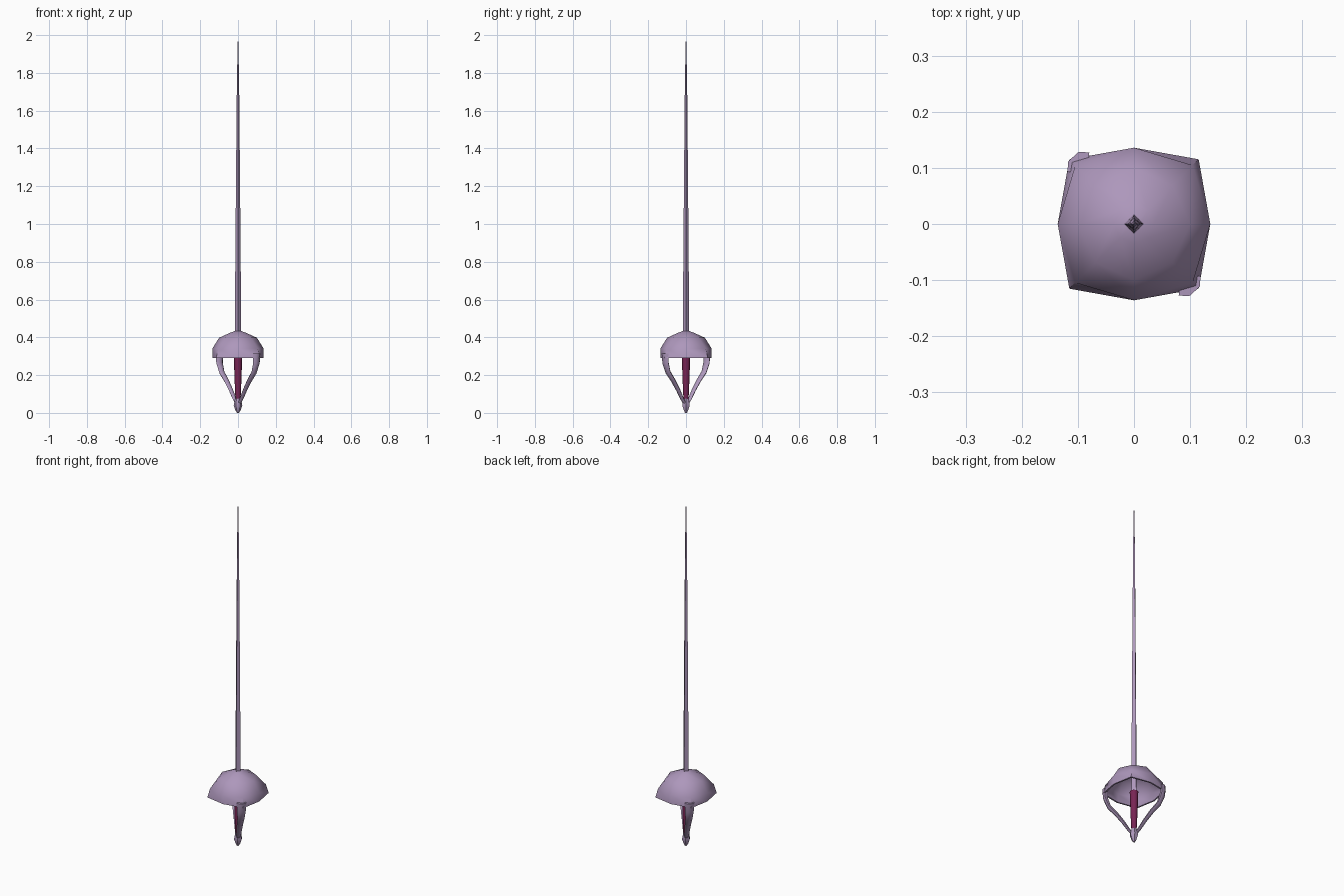
import bpy, bmesh, math
from mathutils import Vector

if "Cube" in bpy.data.objects:
    bpy.data.objects.remove(bpy.data.objects["Cube"])


def material(name, rgb):
    m = bpy.data.materials.new(name)
    m.diffuse_color = (*rgb, 1)
    m.use_nodes = True
    m.node_tree.nodes["Principled BSDF"].inputs["Base Color"].default_value = m.diffuse_color
    return m


STEEL = material("lilac steel", (0.42, 0.31, 0.50))
GRIP = material("maroon grip", (0.19, 0.018, 0.09))


def skin_rings(name, rings, mat, angle=50, cap_start=True, cap_end=True):
    """Bridge equal-length rings of points into one surface."""
    bm = bmesh.new()
    loops = [[bm.verts.new(p) for p in ring] for ring in rings]
    n = len(loops[0])
    for a, b in zip(loops, loops[1:]):
        for i in range(n):
            j = (i + 1) % n
            bm.faces.new((a[i], a[j], b[j], b[i]))
    if cap_start:
        bm.faces.new(loops[0][::-1])
    if cap_end:
        bm.faces.new(loops[-1])
    bmesh.ops.recalc_face_normals(bm, faces=bm.faces)
    mesh = bpy.data.meshes.new(name)
    bm.to_mesh(mesh)
    bm.free()
    mesh.materials.append(mat)
    ob = bpy.data.objects.new(name, mesh)
    bpy.context.collection.objects.link(ob)
    bpy.context.view_layer.objects.active = ob
    ob.select_set(True)
    bpy.ops.object.shade_smooth_by_angle(angle=math.radians(angle))
    ob.select_set(False)
    return ob


def ring(z, even, odd=None, n=8):
    """Horizontal ring whose alternate points have two radii."""
    odd = even if odd is None else odd
    return [((even, odd)[i % 2] * math.cos(math.tau * i / n),
             (even, odd)[i % 2] * math.sin(math.tau * i / n), z) for i in range(n)]


# Blade: slim four-pointed star section, tapering to the tip
skin_rings("blade", [ring(0.29, 0.018, 0.014), ring(0.44, 0.017, 0.012),
                     ring(1.2, 0.011, 0.008), ring(1.75, 0.006, 0.004),
                     ring(2.0, 0.0006, 0.0005)], STEEL, 40)

# Cup guard: squarish dome, outer skin then hollow inner skin
outer = [(0.435, 0.012, 0.012), (0.427, 0.035, 0.035), (0.398, 0.100, 0.097),
         (0.340, 0.136, 0.148), (0.290, 0.136, 0.163)]
inner = [(0.290, 0.128, 0.152), (0.335, 0.124, 0.134), (0.385, 0.088, 0.085),
         (0.412, 0.015, 0.015)]
skin_rings("cup_guard", [ring(*r) for r in outer + inner], STEEL, 60)

# Grip
skin_rings("grip", [ring(0.06, 0.013), ring(0.17, 0.018), ring(0.295, 0.022)], GRIP)

# Pommel
skin_rings("pommel", [ring(0, 0.006, n=6), ring(0.015, 0.014, n=6), ring(0.04, 0.023, n=6),
                      ring(0.065, 0.018, n=6), ring(0.082, 0.012, n=6)], STEEL)

# Two curved guard arms on opposite corners: (distance from axis, z, half width)
PATH = [(0.148, 0.315, 0.026), (0.146, 0.265, 0.023), (0.128, 0.215, 0.019),
        (0.090, 0.170, 0.017), (0.055, 0.120, 0.015), (0.028, 0.075, 0.013),
        (0.010, 0.050, 0.011)]
for side, deg in (("front", -48), ("back", 132)):
    out = Vector((math.cos(math.radians(deg)), math.sin(math.radians(deg)), 0))
    tangent_side = Vector((-out.y, out.x, 0))
    up = Vector((0, 0, 1))
    pts = [out * r + up * z for r, z, w in PATH]
    rings = []
    for k, (r, z, w) in enumerate(PATH):
        t = (pts[min(k + 1, len(pts) - 1)] - pts[max(k - 1, 0)]).normalized()
        nrm = t.cross(tangent_side)
        rings.append([pts[k] + tangent_side * (w * math.cos(a)) + nrm * (0.6 * w * math.sin(a))
                      for a in (math.tau * i / 6 for i in range(6))])
    skin_rings(side + "_guard_arm", rings, STEEL, 65)
